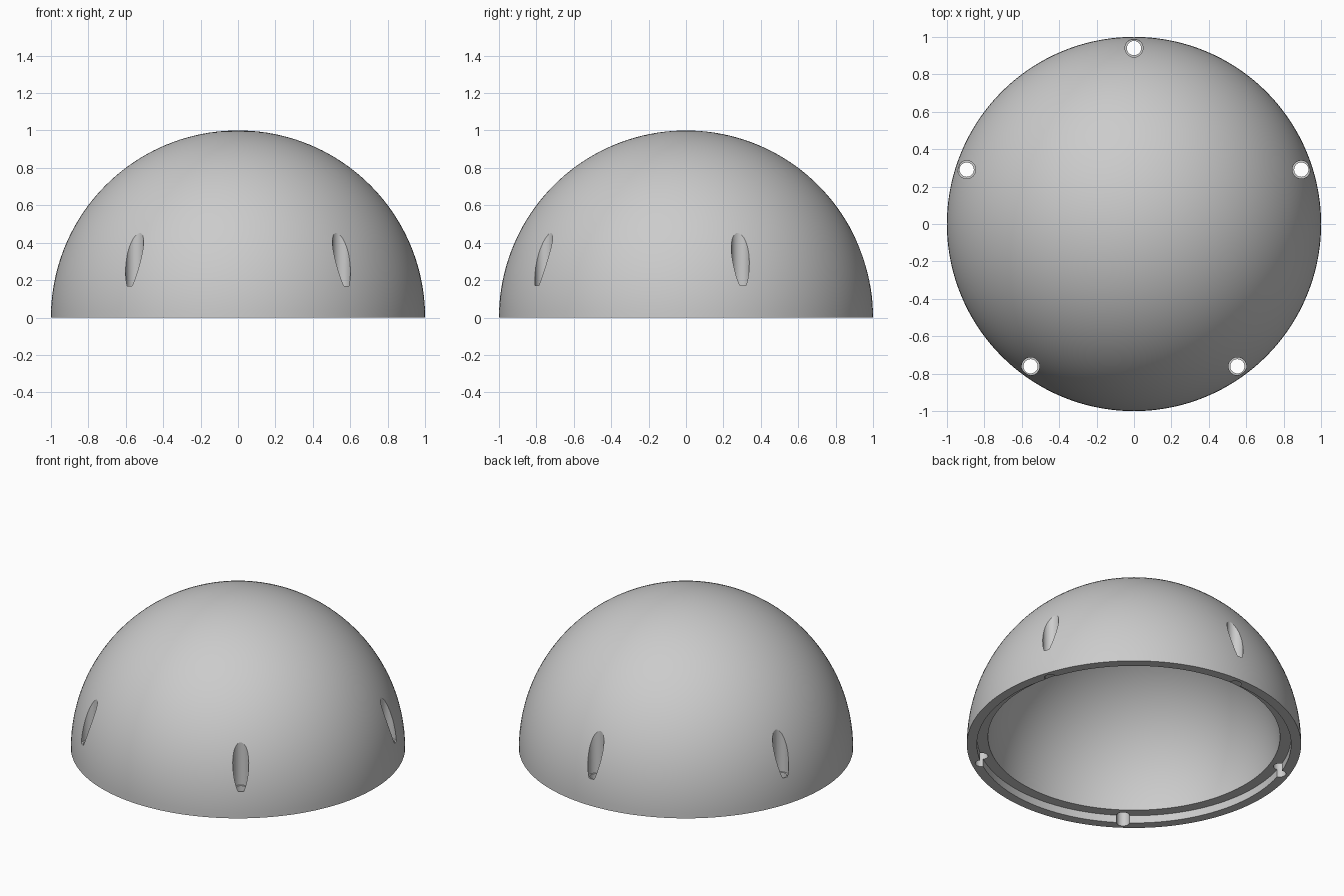
import bpy, bmesh, math

if "Cube" in bpy.data.objects:
    bpy.data.objects.remove(bpy.data.objects["Cube"])

STEP_R, STEP_H, CAVITY_R = 0.94, 0.05, 0.875
BOLT_CIRCLE, HOLE_R, BORE_R, BORE_FLOOR = 0.94, 0.038, 0.048, 0.17


def lathe(name, profile, steps, location=(0, 0, 0)):
    """Revolve an (r, z) profile about the z axis."""
    bm = bmesh.new()
    verts = [bm.verts.new((r, 0, z)) for r, z in profile]
    edges = [bm.edges.new(pair) for pair in zip(verts, verts[1:])]
    bmesh.ops.spin(bm, geom=verts + edges, cent=(0, 0, 0), axis=(0, 0, 1),
                   angle=2 * math.pi, steps=steps)
    bmesh.ops.remove_doubles(bm, verts=bm.verts[:], dist=1e-5)
    bmesh.ops.recalc_face_normals(bm, faces=bm.faces[:])
    mesh = bpy.data.meshes.new(name)
    bm.to_mesh(mesh)
    bm.free()
    obj = bpy.data.objects.new(name, mesh)
    obj.location = location
    bpy.context.collection.objects.link(obj)
    return obj


def arc(radius, start, end, n):
    return [(radius * math.cos(a), radius * math.sin(a))
            for a in (start + (end - start) * i / n for i in range(n + 1))]


# Dome shell: outer hemisphere, flat rim, stepped recess, inner cavity
half = math.pi / 2
outer = arc(1.0, half, 0, 40)
outer[0] = (0, 1.0)
inner = arc(CAVITY_R, math.asin(STEP_H / CAVITY_R), half, 36)
inner[-1] = (0, CAVITY_R)
dome = lathe("dome_shell",
             outer + [(STEP_R, 0), (STEP_R, STEP_H)] + inner, 144)

# Five counterbored vertical screw holes around the rim
for i in range(5):
    a = half + i * math.tau / 5
    cutter = lathe("screw_hole_cutter",
                   [(0, -0.1), (HOLE_R, -0.1), (HOLE_R, BORE_FLOOR),
                    (BORE_R, BORE_FLOOR), (BORE_R, 0.7), (0, 0.7)], 40,
                   (BOLT_CIRCLE * math.cos(a), BOLT_CIRCLE * math.sin(a), 0))
    cutter.hide_render = True
    mod = dome.modifiers.new("screw_hole", 'BOOLEAN')
    mod.operation = 'DIFFERENCE'
    mod.solver = 'EXACT'
    mod.object = cutter
    bpy.context.view_layer.objects.active = dome
    bpy.ops.object.modifier_apply(modifier=mod.name)
    bpy.data.objects.remove(cutter, do_unlink=True)

# Smooth dome with crisp rim and hole edges
bpy.ops.object.select_all(action='DESELECT')
dome.select_set(True)
bpy.context.view_layer.objects.active = dome
bpy.ops.object.shade_smooth_by_angle(angle=math.radians(25))
